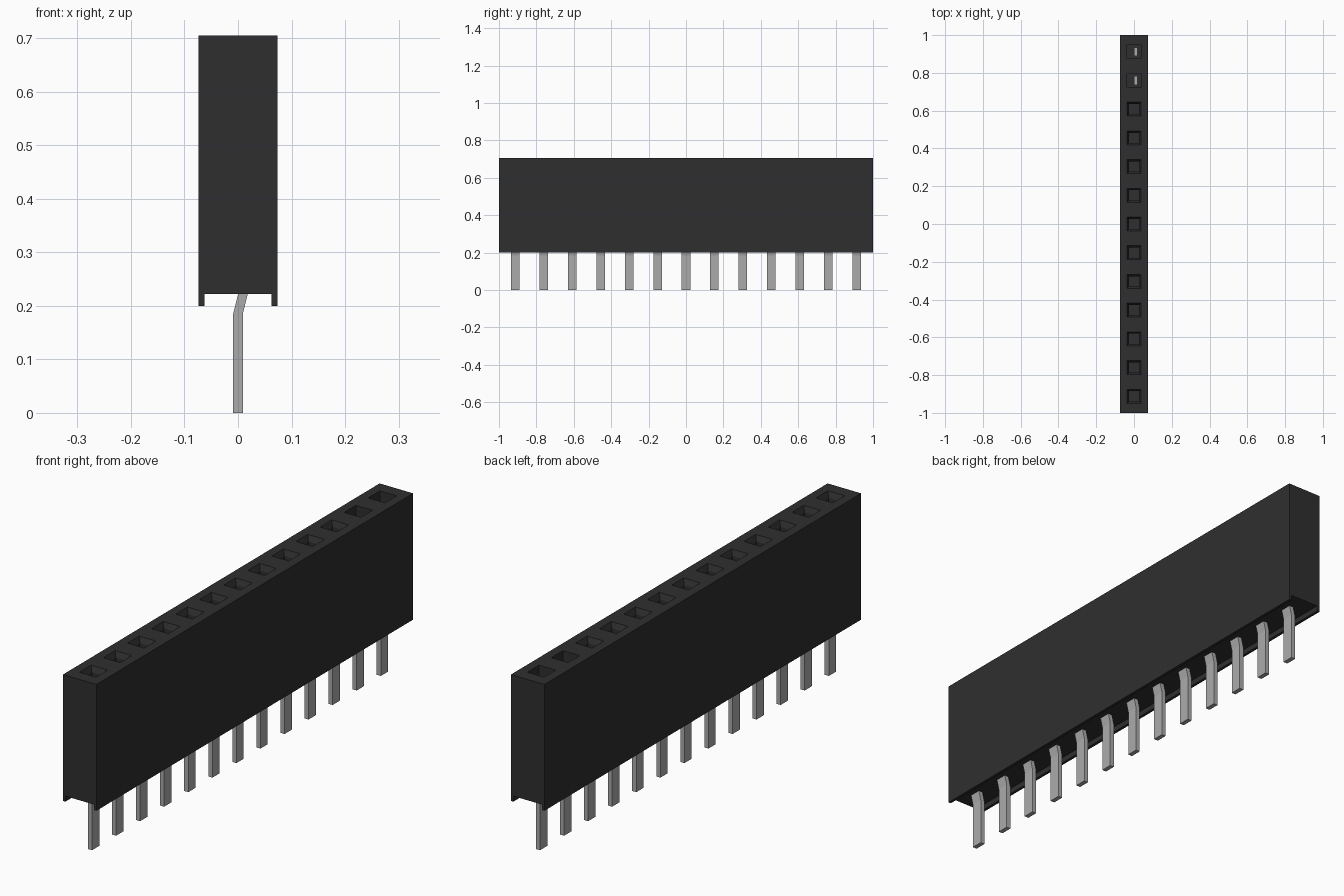
import bpy
import bmesh

cube = bpy.data.objects.get("Cube")
if cube:
    bpy.data.objects.remove(cube, do_unlink=True)

COUNT, PITCH = 13, 0.152
W, TOP, BASE, CEIL = 0.074, 0.705, 0.2, 0.222   # housing half width and heights
HOLE, THROAT = 0.037, 0.027                     # socket half sizes
centres = [(i - (COUNT - 1) / 2) * PITCH for i in range(COUNT)]


def material(name, value, roughness):
    m = bpy.data.materials.new(name)
    m.use_nodes = True
    colour = (value, value, value, 1)
    m.diffuse_color = colour
    bsdf = m.node_tree.nodes["Principled BSDF"]
    bsdf.inputs["Base Color"].default_value = colour
    bsdf.inputs["Roughness"].default_value = roughness
    return m


black = material("black plastic", 0.028, 0.6)
grey = material("grey metal", 0.41, 0.4)


def finish(bm, name, mat):
    bmesh.ops.recalc_face_normals(bm, faces=bm.faces[:])
    mesh = bpy.data.meshes.new(name)
    bm.to_mesh(mesh)
    bm.free()
    mesh.materials.append(mat)
    ob = bpy.data.objects.new(name, mesh)
    bpy.context.collection.objects.link(ob)
    return ob


def bridge(bm, a, b, skip=None):
    """Join two vertex loops with quads, leaving out one side if asked."""
    n = len(a)
    for i in range(n):
        if i != skip:
            j = (i + 1) % n
            bm.faces.new((a[i], a[j], b[j], b[i]))


# Housing: a skirted profile run along y, left open above each socket
profile = [(-W, BASE), (-0.063, BASE), (-0.063, CEIL), (0.063, CEIL),
           (0.063, BASE), (W, BASE), (W, TOP), (HOLE, TOP), (-HOLE, TOP), (-W, TOP)]
stations = [-1.0] + [c + s * HOLE for c in centres for s in (-1, 1)] + [1.0]
bm = bmesh.new()
loops = [[bm.verts.new((x, y, z)) for x, z in profile] for y in stations]
for k in range(len(loops) - 1):
    bridge(bm, loops[k], loops[k + 1], skip=7 if k % 2 else None)
bm.faces.new(loops[0])
bm.faces.new(loops[-1])

# Sockets: tapered mouths, with two plain deep wells at the back end
for i, y in enumerate(centres):
    a, b = loops[2 * i + 1], loops[2 * i + 2]
    rim = [a[7], a[8], b[8], b[7]]
    steps = [(HOLE, 0.26)] if i >= COUNT - 2 else [(THROAT, TOP - 0.022), (THROAT, TOP - 0.12)]
    for half, z in steps:
        ring = [bm.verts.new((sx * half, y + sy * half, z))
                for sx, sy in ((1, -1), (-1, -1), (-1, 1), (1, 1))]
        bridge(bm, rim, ring)
        rim = ring
    bm.faces.new(rim)
finish(bm, "housing", black)

# Pins: flat strips with a sideways kink just below the housing
path = [(0.0, 0.0), (0.0, 0.185), (0.010, 0.225), (0.010, 0.30)]
T, H = 0.009, 0.023
for i, y in enumerate(centres):
    bm = bmesh.new()
    rings = [[bm.verts.new((x + sx * T, y + sy * H, z))
              for sx, sy in ((-1, -1), (1, -1), (1, 1), (-1, 1))] for x, z in path]
    for a, b in zip(rings, rings[1:]):
        bridge(bm, a, b)
    bm.faces.new(rings[0])
    bm.faces.new(rings[-1])
    finish(bm, f"pin_{i + 1:02d}", grey)
